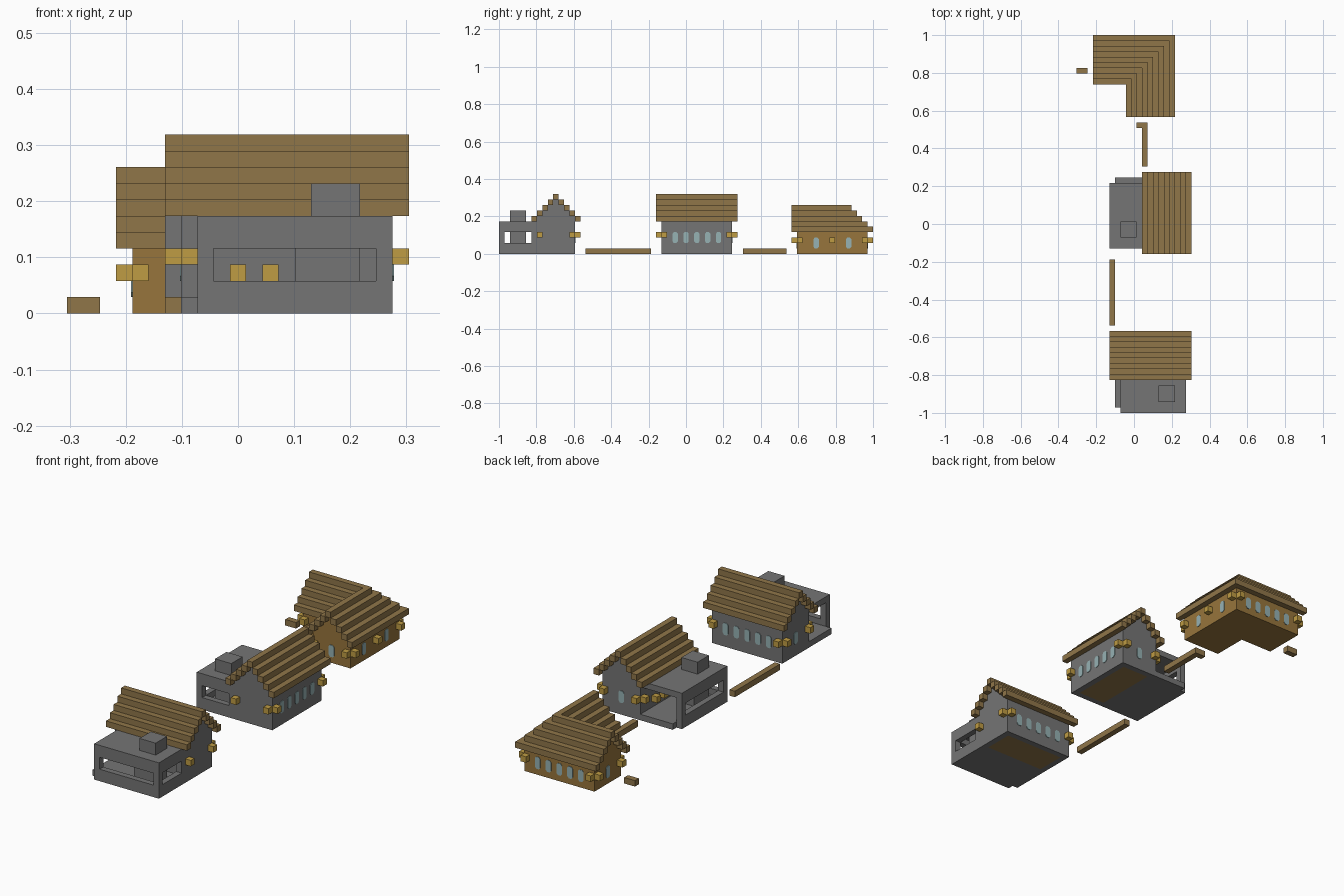
import bpy
import bmesh
from mathutils import Vector

if "Cube" in bpy.data.objects:
    bpy.data.objects.remove(bpy.data.objects["Cube"], do_unlink=True)

U = 2 / 69                       # one block
MID_X, MID_Y = 10.5, 34.5        # centre of the block grid


def material(name, rgb):
    lin = [((c / 255 + 0.055) / 1.055) ** 2.4 for c in rgb] + [1]
    m = bpy.data.materials.new(name)
    m.use_nodes = True
    m.diffuse_color = lin
    m.node_tree.nodes["Principled BSDF"].inputs["Base Color"].default_value = lin
    return m


STONE = material("grey stone", (117, 117, 117))
WOOD = material("brown wood", (144, 118, 73))
PLANK = material("warm plank", (151, 117, 60))
LAMP = material("lantern gold", (191, 156, 68))
GLASS = material("pale glass", (150, 178, 180))


def identity(x, y):
    return x, y


class Part:
    """Collects blocks, given in grid units, into one object."""

    def __init__(self, name, mat, place=identity):
        self.name, self.mat, self.place = name, mat, place
        self.bm = bmesh.new()

    def point(self, x, y, z):
        x, y = self.place(x, y)
        return Vector(((x - MID_X) * U, (y - MID_Y) * U, z * U))

    def box(self, x0, x1, y0, y1, z0, z1):
        a, b = self.point(x0, y0, z0), self.point(x1, y1, z1)
        verts = bmesh.ops.create_cube(self.bm, size=1)["verts"]
        size = [abs(p - q) for p, q in zip(a, b)]
        bmesh.ops.scale(self.bm, vec=size, verts=verts)
        bmesh.ops.translate(self.bm, vec=(a + b) / 2, verts=verts)

    def pane(self, x, y, z, n):
        """Thin window with cut corners, centred on a wall face."""
        h = (0.25, 0.5, 0.5, 0.25)
        v = (1, 0.7, -0.7, -1)
        outline = list(zip(h, v)) + [(-s, t) for s, t in zip(h[::-1], v[::-1])]
        rings = [[self.bm.verts.new(self.point(x + n[0] * d - n[1] * s,
                                               y + n[1] * d + n[0] * s, z + t))
                  for s, t in outline] for d in (0, 0.08)]
        for r in rings:
            self.bm.faces.new(r)
        for i in range(len(outline)):
            j = (i + 1) % len(outline)
            self.bm.faces.new((rings[0][i], rings[0][j], rings[1][j], rings[1][i]))

    def finish(self):
        bmesh.ops.recalc_face_normals(self.bm, faces=self.bm.faces)
        mesh = bpy.data.meshes.new(self.name)
        self.bm.to_mesh(mesh)
        self.bm.free()
        mesh.materials.append(self.mat)
        bpy.context.collection.objects.link(bpy.data.objects.new(self.name, mesh))


def stone_house(label, place):
    # Hall: ring of footing, solid body, stepped gables
    hall = Part(label + "_hall_walls", STONE, place)
    hall.box(1, 14, 7, 8, 0, 1)
    hall.box(1, 14, 13, 14, 0, 1)
    hall.box(1, 2, 8, 13, 0, 1)
    hall.box(13, 14, 8, 13, 0, 1)
    hall.box(1, 14, 7, 14, 1, 7)
    for s in range(1, 4):
        hall.box(1, 14, 7 + s, 14 - s, 6 + s, 7 + s)
    hall.finish()

    floor = Part(label + "_hall_floor", WOOD, place)
    floor.box(2, 13, 8, 13, 0, 1)
    floor.finish()

    # Stepped roof
    roof = Part(label + "_roof", WOOD, place)
    for d in range(9):
        k = 6 + min(d, 8 - d)
        roof.box(0, 15, 6 + d, 7 + d, k, k + 1)
    roof.finish()

    # Workshop: floor, step, walls with long openings, flat top
    shop = Part(label + "_workshop", STONE, place)
    shop.box(2, 14, 0, 7, 0, 1)
    shop.box(1, 2, 1, 7, 0, 1)
    shop.box(2, 14, 0, 7, 5, 6)
    shop.box(2, 3, 0, 1, 1, 5)
    shop.box(13, 14, 0, 1, 1, 5)
    shop.box(13, 14, 6, 7, 1, 5)
    for low, high in ((1, 2), (4, 5)):
        shop.box(3, 13, 0, 1, low, high)
        shop.box(13, 14, 1, 6, low, high)
    shop.finish()

    hearth = Part(label + "_hearth_and_chimney", STONE, place)
    hearth.box(8, 12, 2, 5, 1, 5)
    hearth.box(9, 12, 2, 5, 6, 8)
    hearth.finish()

    # Lanterns at the corners and inside the workshop
    lamps = Part(label + "_lanterns", LAMP, place)
    for x, y in ((0, 7), (1, 6), (0, 13), (1, 14), (14, 7), (14, 13), (13, 14)):
        lamps.box(x, x + 1, y, y + 1, 3, 4)
    for x in (4, 6):
        lamps.box(x, x + 1, 6, 7, 2, 3)
    lamps.finish()

    panes = Part(label + "_windows", GLASS, place)
    for x in range(3, 12, 2):
        panes.pane(x + 0.5, 14, 3, (0, 1))
    panes.pane(1, 10.5, 3, (-1, 0))
    panes.finish()


stone_house("front_house", lambda x, y: (x + 6, y))
stone_house("middle_house", lambda x, y: (y + 6, 44 - x))

# L-shaped wooden house, with its outer corner at the back left
at_back = lambda x, y: (x + 3, y + 54)

walls = Part("back_house_walls", PLANK, at_back)
for s in range(4):
    low = 0 if s == 0 else 4 + s
    walls.box(1, 14 - s, 7 + s, 14 - s, low, 5 + s)
    walls.box(7 + s, 14 - s, 1, 7 + s, low, 5 + s)
walls.finish()

roof = Part("back_house_roof", WOOD, at_back)
for d in range(9):
    k = 4 + min(d, 8 - d)
    roof.box(0, 15 - d, 14 - d, 15 - d, k, k + 1)
    roof.box(14 - d, 15 - d, 0, 14 - d, k, k + 1)
roof.finish()

lamps = Part("back_house_lanterns", LAMP, at_back)
for x, y in ((0, 7), (1, 6), (0, 13), (1, 14), (13, 14), (14, 13), (14, 7),
             (14, 1), (13, 0), (6, 1), (7, 0)):
    lamps.box(x, x + 1, y, y + 1, 2, 3)
lamps.finish()

panes = Part("back_house_windows", GLASS, at_back)
for x in range(3, 12, 2):
    panes.pane(x + 0.5, 14, 2, (0, 1))
for y in (4.5, 10.5):
    panes.pane(14, y, 2, (1, 0))
    panes.pane(y, 7 if y < 7 else 1, 2, (0, -1))
    panes.pane(7 if y < 7 else 1, y, 2, (-1, 0))
panes.finish()

# Low beams lying between the houses
for name, boxes in (
    ("front_beam", [(6, 7, 16, 28)]),
    ("bent_beam", [(12, 13, 45, 53), (11, 12, 52, 53)]),
    ("short_beam", [(0, 2, 62, 63)]),
):
    beam = Part(name, WOOD)
    for b in boxes:
        beam.box(*b, 0, 1)
    beam.finish()
